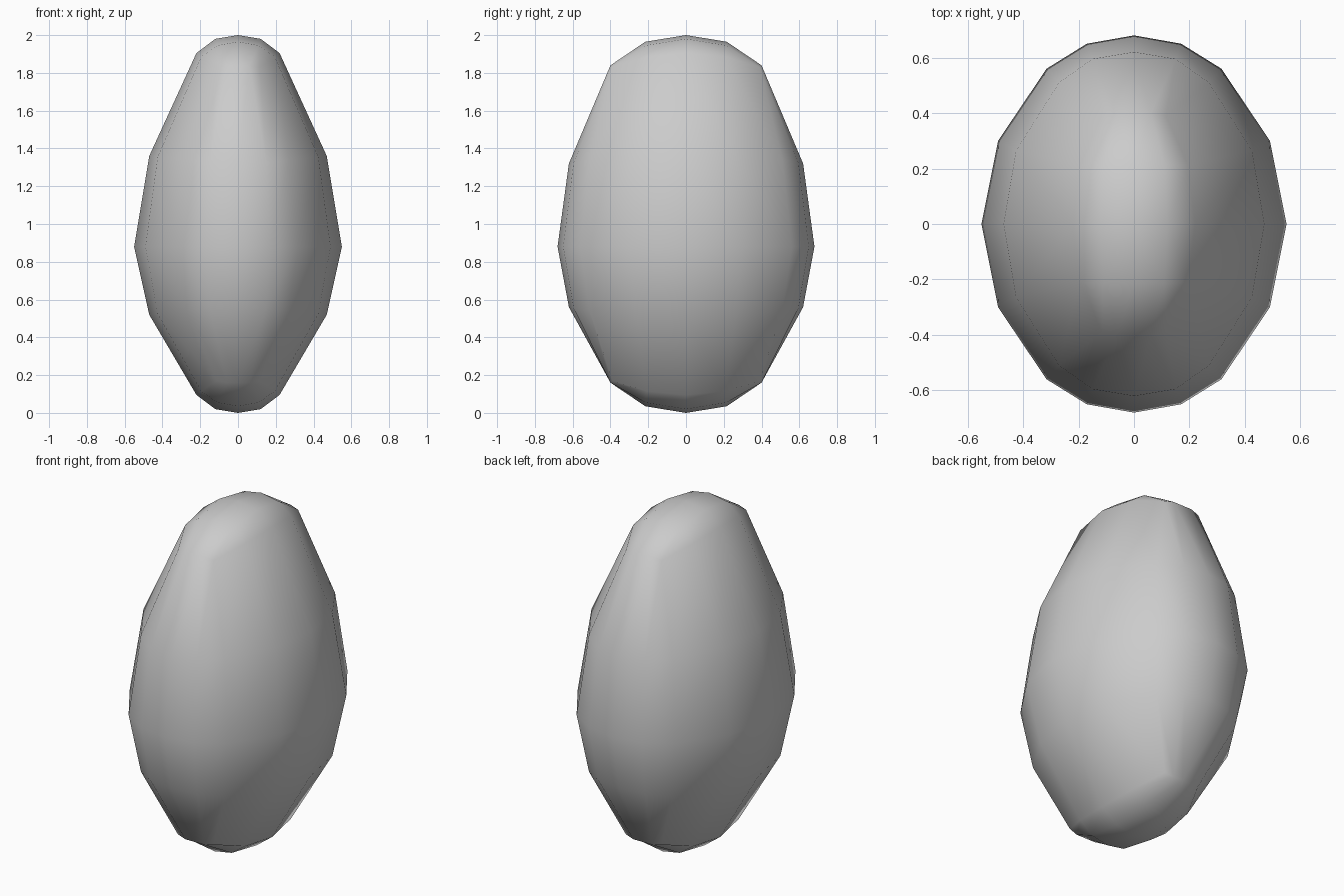
import bpy

if "Cube" in bpy.data.objects:
    bpy.data.objects.remove(bpy.data.objects["Cube"])

# One quarter of the cap (x >= 0, y >= 0), rows run outward in x, columns in y
cap = [
    [(0, 0, 2.0), (0, .215, 1.965), (0, .40, 1.84)],
    [(.12, 0, 1.98), (.11, .215, 1.945), (.06, .40, 1.84)],
    [(.22, 0, 1.905), (.195, .21, 1.885), (.115, .39, 1.83)],
]
# Quarter rings of the sides, from +x round to +y
shoulder = [(.47, 0, 1.36), (.425, .265, 1.355), (.27, .51, 1.34), (.15, .595, 1.325), (0, .62, 1.32)]
middle = [(.55, 0, .88), (.49, .30, .88), (.315, .56, .88), (.17, .65, .88), (0, .68, .88)]
hip = [(.47, 0, .52), (.425, .265, .525), (.27, .51, .54), (.15, .595, .555), (0, .62, .56)]


def flip(p):
    return (p[0], p[1], 2 - p[2])


verts, faces, index = [], [], {}


def face(*points):
    ids = []
    for p in points:
        if p not in index:
            index[p] = len(verts)
            verts.append(p)
        ids.append(index[p])
    faces.append(ids)


# Top and bottom caps
for i in range(2):
    for j in range(2):
        quad = [cap[i][j], cap[i + 1][j], cap[i + 1][j + 1], cap[i][j + 1]]
        face(*quad)
        face(*[flip(p) for p in reversed(quad)])

# Sides
rim = [cap[2][0], cap[2][1], cap[2][2], cap[1][2], cap[0][2]]
rings = [rim, shoulder, middle, hip, [flip(p) for p in rim]]
for upper, lower in zip(rings, rings[1:]):
    for k in range(4):
        face(upper[k], lower[k], lower[k + 1], upper[k + 1])

mesh = bpy.data.meshes.new("pebble_body")
mesh.from_pydata(verts, [], faces)
mesh.shade_smooth()
body = bpy.data.objects.new("pebble_body", mesh)
bpy.context.collection.objects.link(body)

# Mirror the quarter to the whole body
mirror = body.modifiers.new("mirror", 'MIRROR')
mirror.use_axis = (True, True, False)
mirror.use_clip = True
mirror.merge_threshold = 0.001
